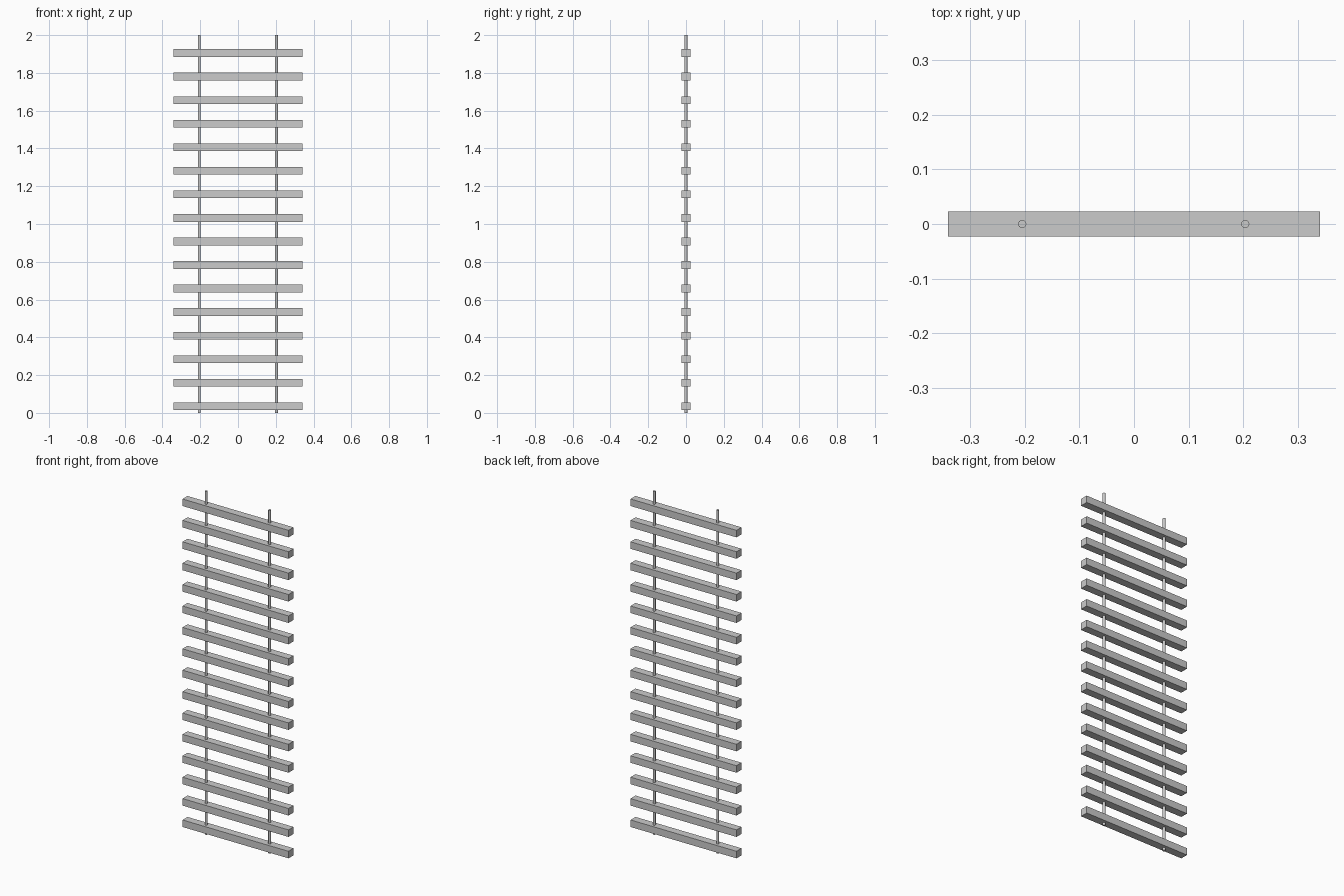
import bpy

if "Cube" in bpy.data.objects:
    bpy.data.objects.remove(bpy.data.objects["Cube"])

RUNGS = 16
Z_FIRST, Z_LAST = 0.035, 1.905

# Square-section rungs, evenly spaced up the ladder
for i in range(RUNGS):
    z = Z_FIRST + (Z_LAST - Z_FIRST) * i / (RUNGS - 1)
    bpy.ops.mesh.primitive_cube_add(size=1, location=(0, 0, z))
    rung = bpy.context.object
    rung.name = f"rung_{i + 1:02d}"
    rung.scale = (0.683, 0.046, 0.041)
    bpy.ops.object.transform_apply(location=False, rotation=False, scale=True)

# Two thin cords running the full height through the rungs
for name, x in (("left_cord", -0.205), ("right_cord", 0.204)):
    bpy.ops.mesh.primitive_cylinder_add(vertices=16, radius=0.0075, depth=2.0,
                                        location=(x, 0, 1.0))
    bpy.context.object.name = name
    bpy.ops.object.shade_smooth_by_angle()
